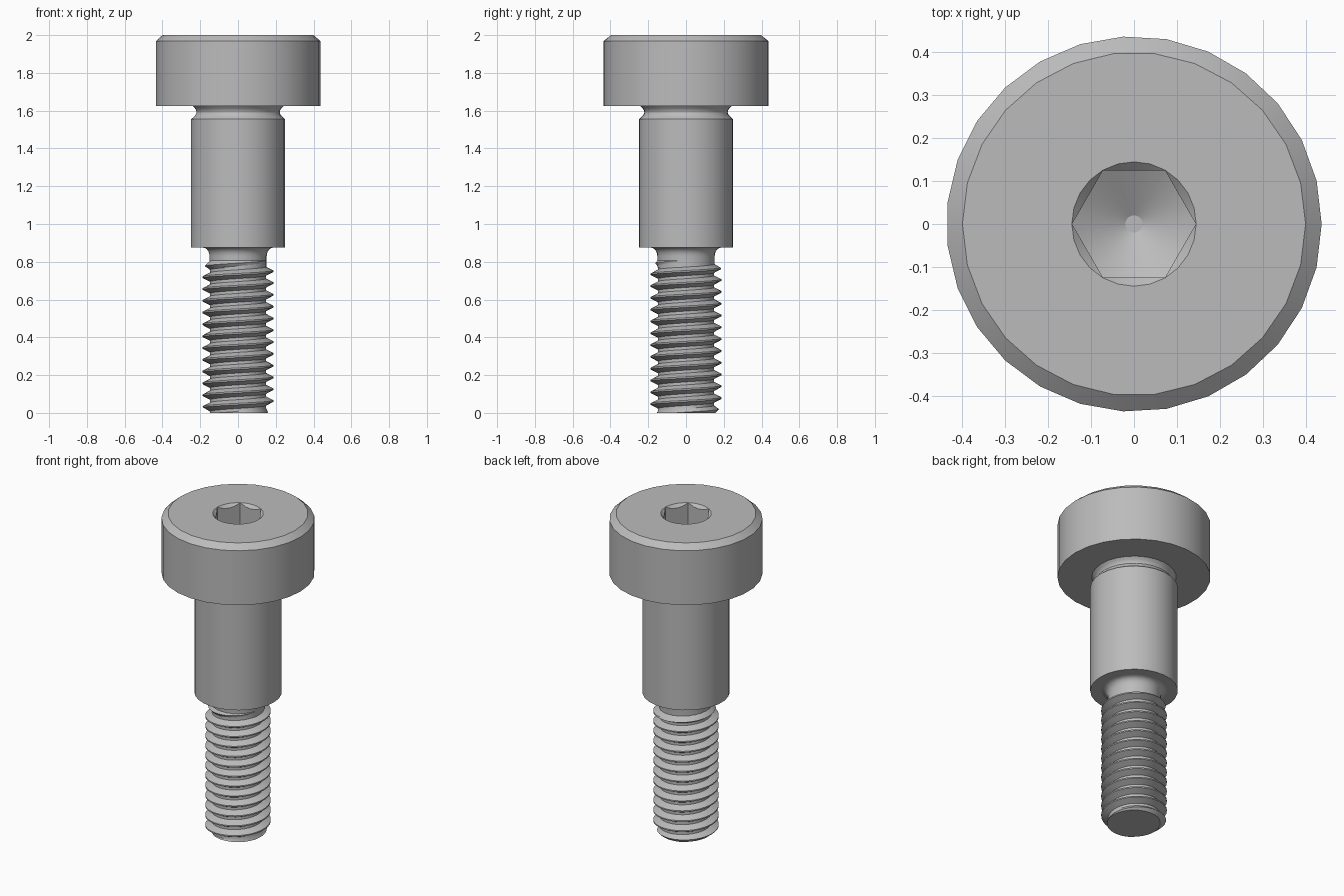
import bpy, bmesh, math
from math import pi, cos, sin, tan, radians

if "Cube" in bpy.data.objects:
    bpy.data.objects.remove(bpy.data.objects["Cube"])

steel = bpy.data.materials.new("steel grey")
steel.use_nodes = True
steel.diffuse_color = (0.5, 0.5, 0.5, 1)
steel.node_tree.nodes["Principled BSDF"].inputs["Base Color"].default_value = (0.5, 0.5, 0.5, 1)


def finish(bm, name):
    bmesh.ops.recalc_face_normals(bm, faces=bm.faces)
    mesh = bpy.data.meshes.new(name)
    bm.to_mesh(mesh)
    bm.free()
    mesh.materials.append(steel)
    ob = bpy.data.objects.new(name, mesh)
    bpy.context.collection.objects.link(ob)
    return ob


def ring(bm, r, z, n):
    return [bm.verts.new((r * cos(2 * pi * i / n), r * sin(2 * pi * i / n), z)) for i in range(n)]


def lathe(name, profile, n):
    """Closed solid of revolution from (radius, height) pairs."""
    bm = bmesh.new()
    rings = [ring(bm, r, z, n) for r, z in profile]
    for a, b in zip(rings, rings[1:]):
        for i in range(n):
            j = (i + 1) % n
            bm.faces.new((a[i], a[j], b[j], b[i]))
    bm.faces.new(rings[0])
    bm.faces.new(rings[-1])
    return finish(bm, name)


def boolean(ob, tool, operation):
    mod = ob.modifiers.new(operation.lower(), 'BOOLEAN')
    mod.operation = operation
    mod.solver = 'EXACT'
    mod.object = tool
    bpy.context.view_layer.objects.active = ob
    bpy.ops.object.modifier_apply(modifier=mod.name)
    bpy.data.objects.remove(tool)


def smooth(ob, angle=30):
    bpy.ops.object.select_all(action='DESELECT')
    ob.select_set(True)
    bpy.context.view_layer.objects.active = ob
    bpy.ops.object.shade_smooth_by_angle(angle=radians(angle))


# Head: chamfered disc
HEAD_Z, TOP = 1.625, 2.0
bm = bmesh.new()
for r, z, n in ((0.4375, HEAD_Z, 27), (0.4375, 1.968, 27), (0.4, TOP, 26)):
    ring(bm, r, z, n)
bmesh.ops.convex_hull(bm, input=bm.verts)
bmesh.ops.dissolve_limit(bm, angle_limit=radians(0.5), verts=bm.verts, edges=bm.edges)
head = finish(bm, "head")

# Hex socket with a drilled conical floor and a countersunk mouth
hex_r = 0.125 / cos(pi / 6)
floor_z = 1.80
socket = lathe("socket_cutter", [(hex_r, 1.6), (hex_r, 2.1)], 6)
drill = lathe("drill_cutter", [(0.02, floor_z - 0.13 * tan(pi / 6)), (0.15, floor_z), (0.15, 2.2)], 48)
boolean(socket, drill, 'INTERSECT')
boolean(head, socket, 'DIFFERENCE')
mouth = lathe("mouth_cutter", [(0.115, TOP - 0.03), (0.145, TOP), (0.155, TOP + 0.01)], 24)
boolean(head, mouth, 'DIFFERENCE')
smooth(head)

# Shoulder with a rounded relief groove under the head
groove = [(0.25 - 0.025 * sin(pi * t / 6) - 0.008 * t / 6, 1.555 + (HEAD_Z - 1.555) * t / 6) for t in range(7)]
shoulder = lathe("shoulder", [(0.25, 0.875)] + groove, 27)
smooth(shoulder)

# Thread neck with a fillet flaring up to the shoulder
NECK_R, NECK_Z = 0.152, 0.79
flare = [(NECK_R + 0.035 * (1 - cos(pi / 2 * t / 5)), 0.83 + 0.045 * sin(pi / 2 * t / 5)) for t in range(6)]
neck = lathe("thread_neck", [(NECK_R, NECK_Z - 0.02)] + flare, 27)
smooth(neck)

# Helical thread: sixty degree ridges, chamfered at the tip and faded at the neck
PITCH, MAJOR, MINOR, END = 0.0625, 0.1875, 0.149, 0.81
STEPS = 36
KNOTS = (-0.0625, 0.0625, 0.375, 0.625)


def thread_radius(turn, z):
    phase = (z / PITCH - turn + 0.5) % 1 - 0.5
    t = min(max((abs(phase) - 0.0625) / 0.3125, 0), 1)
    r = MAJOR + (MINOR - MAJOR) * t
    return min(r, 0.155 + z, max(MINOR, MINOR + (END - z) * 0.8))


bm = bmesh.new()
columns = []
for s in range(STEPS + 1):
    turn = s / STEPS
    column = []
    for lap in range(-2, 15):
        for k in KNOTS:
            z = min(max((lap + k + turn) * PITCH, 0), END)
            r = thread_radius(turn, z)
            column.append(bm.verts.new((r * cos(2 * pi * turn), r * sin(2 * pi * turn), z)))
    columns.append(column)
for a, b in zip(columns, columns[1:]):
    for i in range(len(a) - 1):
        bm.faces.new((a[i], b[i], b[i + 1], a[i + 1]))
bmesh.ops.remove_doubles(bm, verts=bm.verts, dist=0.00002)
bmesh.ops.holes_fill(bm, edges=[e for e in bm.edges if e.is_boundary], sides=0)
thread = finish(bm, "thread")
smooth(thread)
